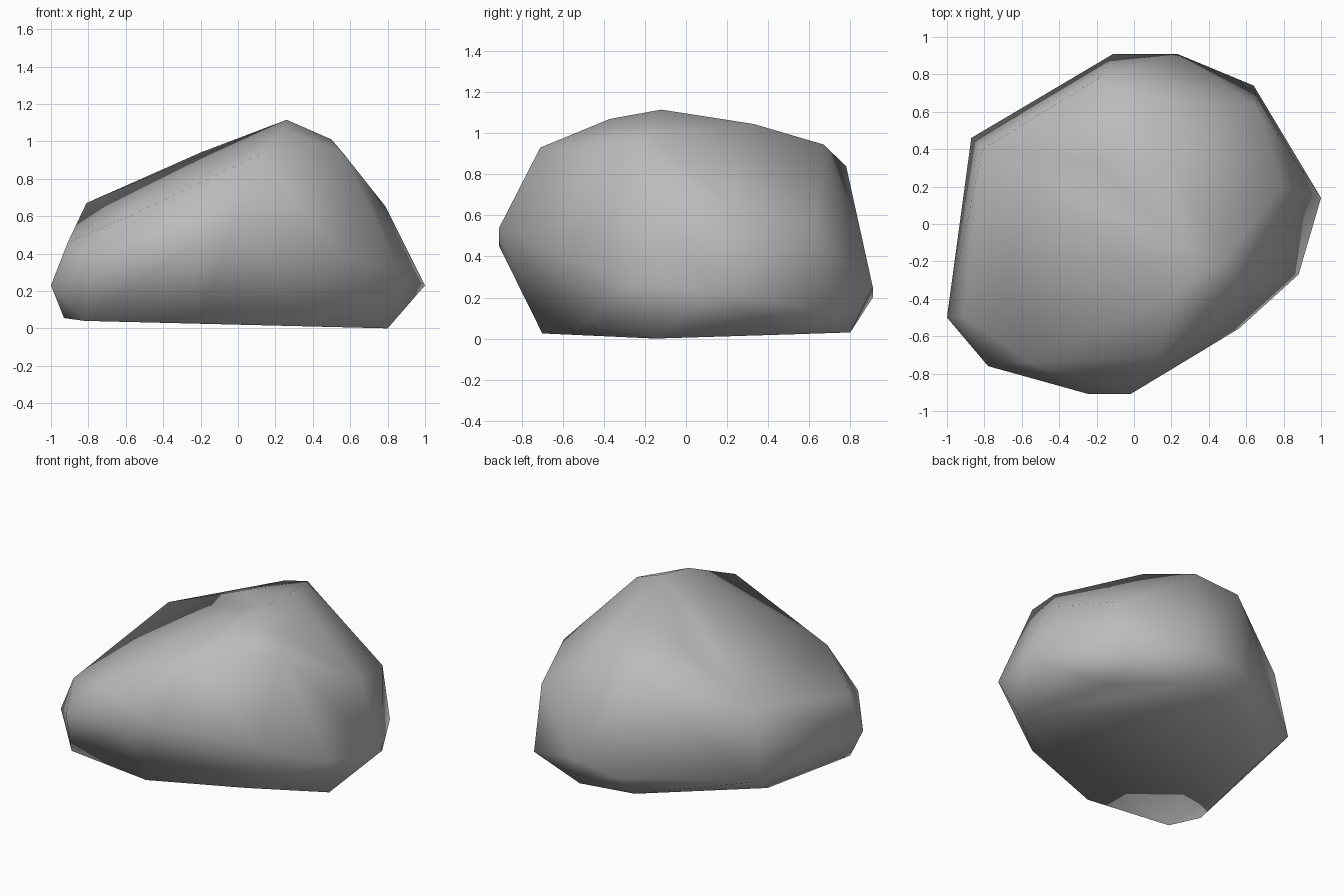
import bpy
import bmesh

# Remove only the default object
default_object = bpy.data.objects.get("Cube")
if default_object:
    bpy.data.objects.remove(default_object, do_unlink=True)


def make_material(name, colour):
    """Plain flat material shown alike in the viewport and in a render."""
    material = bpy.data.materials.new(name)
    material.use_nodes = True
    material.diffuse_color = colour
    shader = next(n for n in material.node_tree.nodes if n.type == "BSDF_PRINCIPLED")
    shader.inputs["Base Color"].default_value = colour
    shader.inputs["Roughness"].default_value = 0.9
    return material


def make_boulder(name, rings, material):
    """Wrap a taut faceted skin around the corner points of the rings."""
    bm = bmesh.new()
    for ring in rings:
        for corner in ring:
            bm.verts.new(corner)
    bmesh.ops.convex_hull(bm, input=bm.verts[:])
    loose = [v for v in bm.verts if not v.link_faces]
    bmesh.ops.delete(bm, geom=loose, context="VERTS")
    bmesh.ops.recalc_face_normals(bm, faces=bm.faces[:])
    for face in bm.faces:
        face.smooth = True
    mesh = bpy.data.meshes.new(name)
    bm.to_mesh(mesh)
    bm.free()
    mesh.materials.append(material)
    boulder = bpy.data.objects.new(name, mesh)
    bpy.context.collection.objects.link(boulder)
    return boulder


# Underside: the nearly flat resting face
underside = [
    (.8, -.15, 0), (.41, -.5, .06), (-.21, -.7, .025), (-.82, -.64, .04),
    (-.93, -.46, .055), (-.77, .21, .045), (-.12, .73, .03), (.25, .8, .03),
    (.62, .5, .02),
]

# Girth: the widest outline
girth = [
    (-1, -.5, .23), (-.78, -.76, .35), (-.24, -.91, .45), (-.02, -.91, .54),
    (.56, -.56, .39), (.88, -.27, .28), (1, .14, .23), (.64, .74, .12),
    (.23, .91, .25), (-.11, .91, .2), (-.87, .46, .21),
]

# Shoulder: where the sides turn towards the sloping top
shoulder = [
    (-.91, -.49, .46), (-.56, -.74, .61), (.12, -.71, .93), (.56, -.32, .94),
    (.79, .2, .65), (.66, .63, .54), (-.19, .78, .84), (-.81, .4, .67),
]

# Crown: the high ridge and its peak
crown = [
    (.24, -.37, 1.07), (.26, -.12, 1.115), (.5, -.18, 1.01), (.2, .33, 1.045),
    (.06, .67, .945), (-.2, .33, .94),
]

stone_grey = make_material("stone grey", (.5, .5, .5, 1))
make_boulder("boulder", [underside, girth, shoulder, crown], stone_grey)
